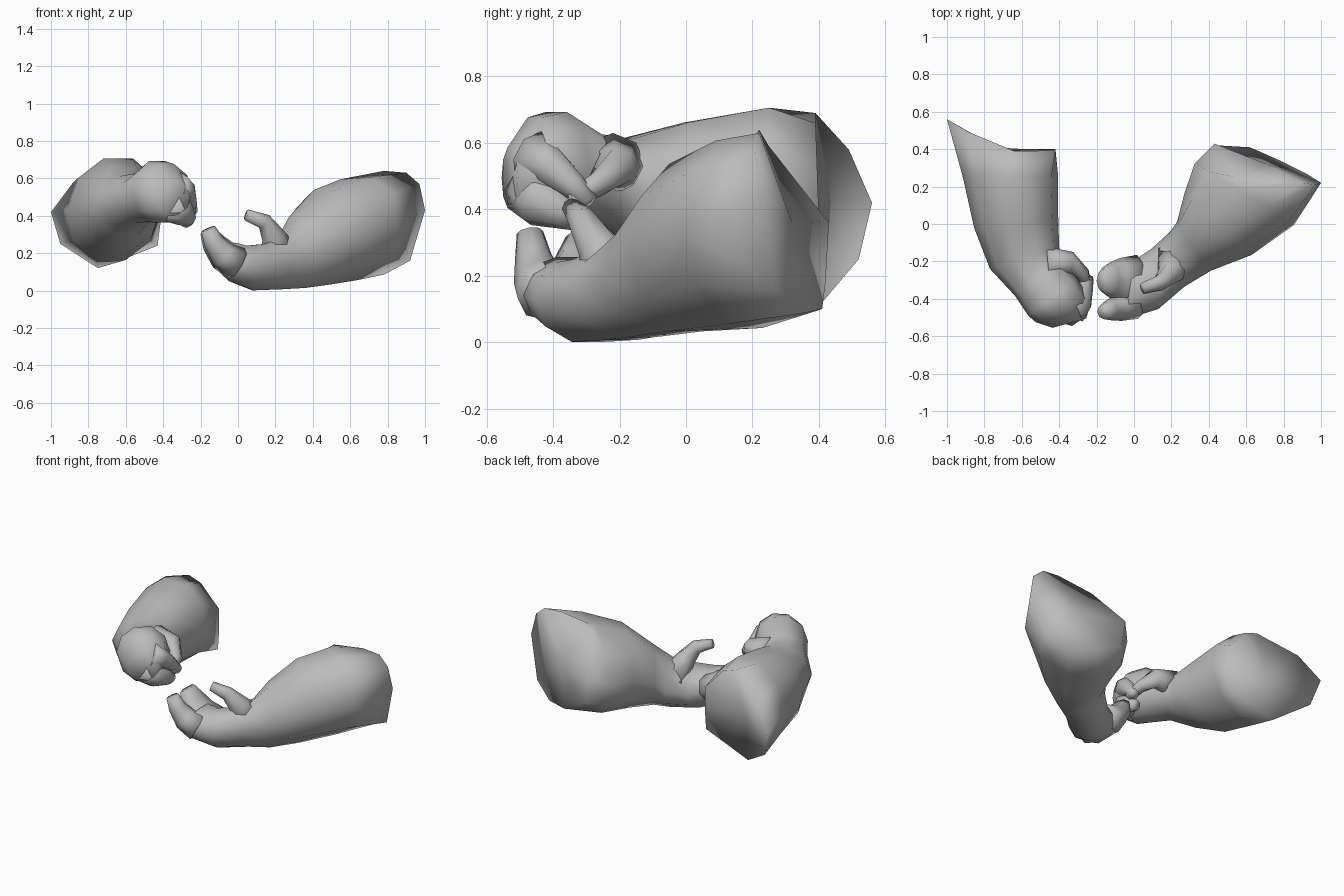
import bpy, bmesh, math
from mathutils import Vector

if "Cube" in bpy.data.objects:
    bpy.data.objects.remove(bpy.data.objects["Cube"])

grey = bpy.data.materials.new("plain grey")
grey.diffuse_color = (0.5, 0.5, 0.5, 1)
grey.use_nodes = True
grey.node_tree.nodes["Principled BSDF"].inputs["Base Color"].default_value = grey.diffuse_color


def ring(c, s, u, n):
    """Elliptical ring of points from centre, side vector and up vector."""
    c, s, u = Vector(c), Vector(s), Vector(u)
    return [c + s * math.cos(2 * math.pi * i / n) + u * math.sin(2 * math.pi * i / n)
            for i in range(n)]


def skin(name, rings, start_hub=None):
    """Skin rows of points and close both ends; the first may fan from a hub."""
    bm = bmesh.new()
    rows = [[bm.verts.new(p) for p in r] for r in rings]
    n = len(rows[0])
    for a, b in zip(rows, rows[1:]):
        for i in range(n):
            j = (i + 1) % n
            bm.faces.new((a[i], a[j], b[j], b[i]))
    if start_hub:
        hub = bm.verts.new(start_hub)
        for i in range(n):
            bm.faces.new((hub, rows[0][(i + 1) % n], rows[0][i]))
    else:
        bm.faces.new(rows[0])
    bm.faces.new(rows[-1])
    bmesh.ops.recalc_face_normals(bm, faces=bm.faces)
    mesh = bpy.data.meshes.new(name)
    bm.to_mesh(mesh)
    bm.free()
    mesh.materials.append(grey)
    mesh.shade_smooth()
    ob = bpy.data.objects.new(name, mesh)
    bpy.context.collection.objects.link(ob)


def arm(name, rim, hub, sections):
    skin(name, [rim] + [ring(*s, len(rim)) for s in sections], hub)


def digit(name, points, radii, wide=(0, 1, 0), stretch=1.0):
    """Bent finger along a path; stretch widens it along the wide axis."""
    pts = [Vector(p) for p in points]
    rings = []
    for i, (p, r) in enumerate(zip(pts, radii)):
        d = (pts[min(i + 1, len(pts) - 1)] - pts[max(i - 1, 0)]).normalized()
        w = Vector(wide)
        s = (w - d * w.dot(d)).normalized()
        rings.append(ring(p, s * r * stretch, d.cross(s) * r, 8))
    skin(name, rings)


# Palm-up arm: uneven cut end, bulging forearm, wrist, palm
arm("right_arm",
    [(1, .22, .43), (.97, .21, .57), (.90, .22, .63), (.78, .22, .64), (.54, .25, .59),
     (.43, .43, .36), (.45, .42, .18), (.62, .41, .10), (.78, .34, .085), (.92, .27, .16)],
    (.71, .32, .36), [
        ((.59, .16, .325), (.265, -.165, .02), (.04, -.02, .29)),
        ((.45, .00, .285), (.18, -.165, 0), (.01, 0, .265)),
        ((.32, -.12, .205), (.09, -.13, 0), (-.02, .02, .20)),
        ((.23, -.19, .15), (.04, -.145, 0), (0, 0, .15)),
        ((.11, -.295, .125), (.02, -.16, 0), (.03, 0, .13)),
        ((.0, -.345, .145), (0, -.15, 0), (.05, 0, .10)),
        ((-.07, -.35, .19), (0, -.13, 0), (.06, 0, .07)),
    ])
# Straight angled fingers and thumb of the palm-up hand
digit("right_grouped_fingers",
      [(.01, -.31, .145), (-.08, -.305, .19), (-.13, -.30, .255), (-.165, -.305, .32)],
      [.10, .085, .065, .04], stretch=1.45)
digit("right_index_finger",
      [(.0, -.42, .145), (-.08, -.445, .19), (-.13, -.46, .26), (-.16, -.47, .33)],
      [.09, .075, .055, .04])
digit("right_thumb",
      [(.22, -.20, .18), (.19, -.265, .29), (.14, -.315, .37), (.045, -.345, .405)],
      [.115, .065, .043, .03])

# Palm-down arm: uneven cut end, forearm, bent wrist, rounded back of hand
arm("left_arm",
    [(-.42, .40, .38), (-.42, .395, .52), (-.55, .39, .66), (-.64, .39, .69), (-.88, .49, .58),
     (-1, .56, .42), (-.95, .52, .25), (-.75, .41, .12), (-.58, .40, .18), (-.43, .40, .24)],
    (-.70, .39, .42), [
        ((-.66, .25, .435), (.255, 0, 0), (.02, 0, .285)),
        ((-.63, .00, .435), (.225, .02, 0), (.02, 0, .238)),
        ((-.585, -.18, .455), (.185, .06, 0), (.01, 0, .165)),
        ((-.515, -.285, .495), (.12, .10, 0), (0, 0, .138)),
        ((-.435, -.39, .53), (.13, .10, 0), (0, 0, .172)),
        ((-.385, -.455, .52), (.14, .07, 0), (0, 0, .165)),
        ((-.345, -.53, .495), (.09, .025, 0), (0, 0, .095)),
    ])
# Fingers curled under and thumb of the palm-down hand
digit("left_index_finger",
      [(-.33, -.45, .55), (-.28, -.41, .53), (-.26, -.34, .47), (-.245, -.29, .42)],
      [.09, .06, .042, .03], (0, 0, 1))
digit("left_grouped_fingers",
      [(-.36, -.46, .46), (-.30, -.44, .42), (-.27, -.37, .39), (-.28, -.31, .365)],
      [.09, .07, .046, .03], (0, 0, 1), 1.1)
digit("left_thumb",
      [(-.46, -.22, .53), (-.34, -.21, .53), (-.275, -.265, .475), (-.25, -.35, .425)],
      [.10, .062, .038, .028], (0, 0, 1))
